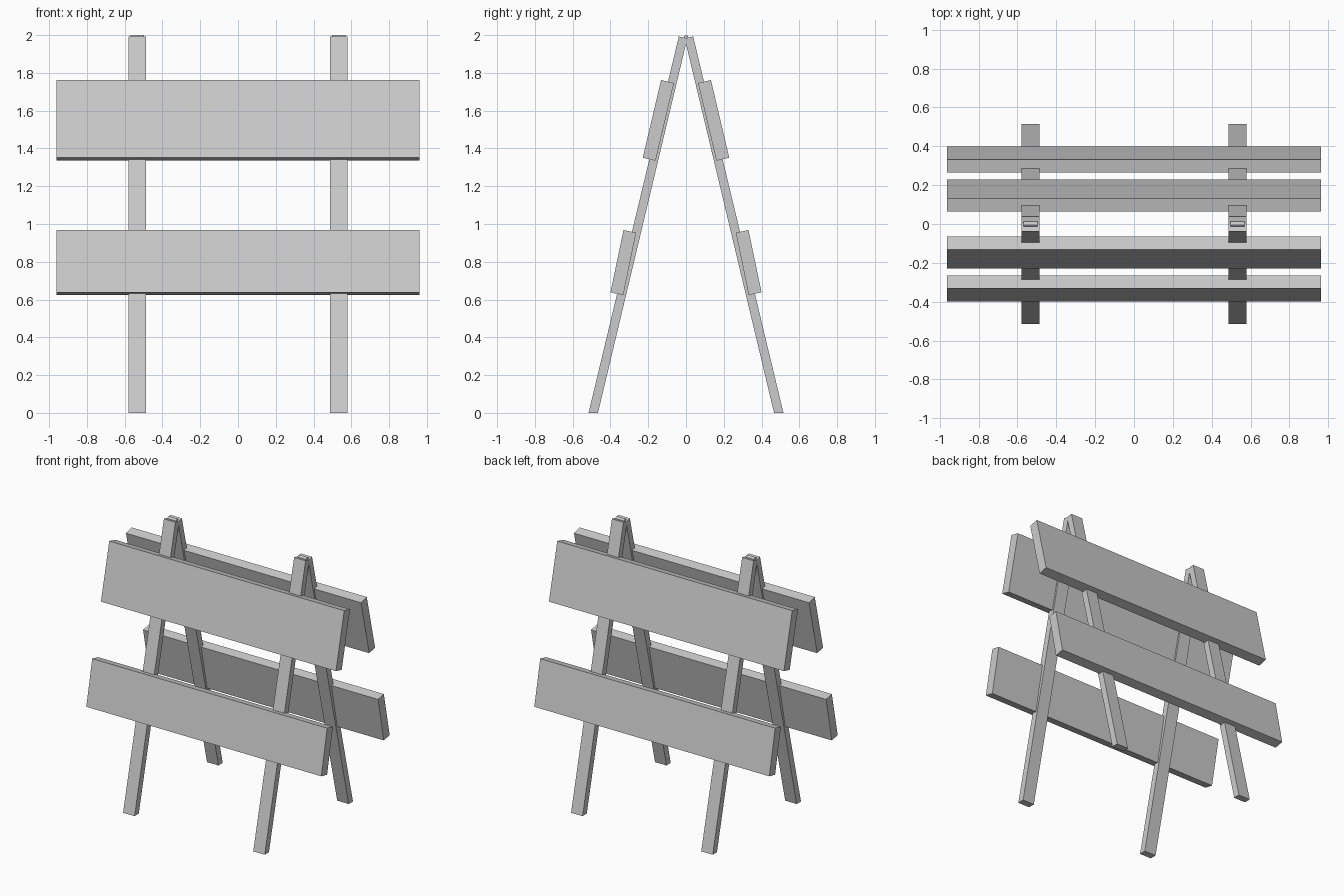
import bpy
import bmesh
from math import pi
from mathutils import Matrix

cube = bpy.data.objects.get("Cube")
if cube:
    bpy.data.objects.remove(cube, do_unlink=True)

grey = bpy.data.materials.new("plain_grey")
grey.use_nodes = True
colour = (0.6, 0.6, 0.6, 1)
grey.diffuse_color = colour
grey.node_tree.nodes["Principled BSDF"].inputs["Base Color"].default_value = colour


def add_object(name, bm):
    bmesh.ops.recalc_face_normals(bm, faces=bm.faces)
    mesh = bpy.data.meshes.new(name)
    bm.to_mesh(mesh)
    bm.free()
    mesh.materials.append(grey)
    obj = bpy.data.objects.new(name, mesh)
    bpy.context.collection.objects.link(obj)
    return obj


def plank(name, profile, x, half_width, side):
    """Extrude a (y, z) profile along x; side flips it front or back."""
    bm = bmesh.new()
    verts = [bm.verts.new((x - half_width, side * y, z)) for y, z in profile]
    face = bm.faces.new(verts)
    ext = bmesh.ops.extrude_face_region(bm, geom=[face])["geom"]
    moved = [v for v in ext if isinstance(v, bmesh.types.BMVert)]
    bmesh.ops.translate(bm, verts=moved, vec=(2 * half_width, 0, 0))
    return add_object(name, bm)


# Side profiles, outward positive
LEG = [(0.466, 0), (0.516, 0), (0.038, 1.993), (-0.007, 1.983)]
UPPER = [(0.064, 1.746), (0.132, 1.762), (0.229, 1.351), (0.161, 1.335)]
LOWER = [(0.264, 0.954), (0.331, 0.968), (0.400, 0.638), (0.332, 0.624)]
LEG_X = 0.533

for side, end in ((-1, "front"), (1, "back")):
    # Boards
    plank(end + "_upper_board", UPPER, 0, 0.962, side)
    plank(end + "_lower_board", LOWER, 0, 0.962, side)
    # Legs
    for sx, hand in ((1, "left"), (-1, "right")):
        plank(f"{end}_{hand}_leg", LEG, sx * LEG_X, 0.047, side)

# Hinge pins where the legs meet
for sx, hand in ((1, "left"), (-1, "right")):
    bm = bmesh.new()
    place = Matrix.Translation((sx * LEG_X, 0, 1.988)) @ Matrix.Rotation(pi / 2, 4, "Y")
    bmesh.ops.create_cone(bm, cap_ends=True, segments=12, radius1=0.012,
                          radius2=0.012, depth=0.072, matrix=place)
    add_object(hand + "_hinge_pin", bm)
